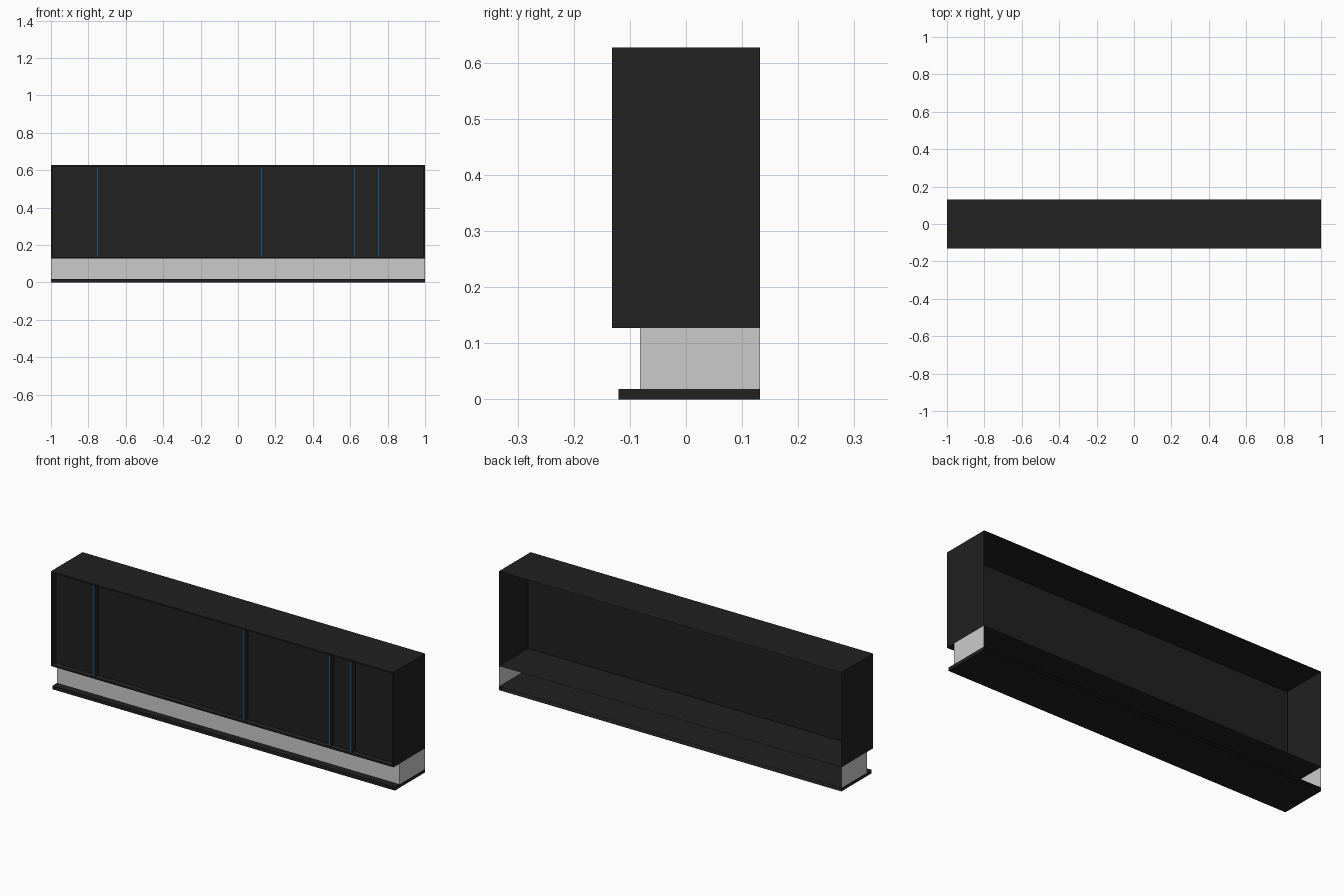
import bpy
import bmesh
from mathutils import Vector

if "Cube" in bpy.data.objects:
    bpy.data.objects.remove(bpy.data.objects["Cube"])


def material(name, color):
    mat = bpy.data.materials.new(name)
    mat.diffuse_color = color
    mat.use_nodes = True
    mat.node_tree.nodes["Principled BSDF"].inputs["Base Color"].default_value = mat.diffuse_color
    return mat


DARK = material("dark_shell", (0.015, 0.015, 0.015, 1))
BLUE = material("blue_edge", (0.03, 0.22, 0.55, 1))
BACK = 0.132
RIM = 0.01


def facing(bm, axis):
    return [f for f in bm.faces if f.normal.dot(Vector(axis)) > 0.9]


def shell(name, x, y, z, open_sides=((0, 1, 0),), mats=(), recess=0, front_mat=0):
    """Box shell over the x, y, z ranges, with open sides and an optional framed recess in front."""
    bm = bmesh.new()
    bmesh.ops.create_cube(bm, size=1)
    for v in bm.verts:
        v.co = [r[0] + (c + 0.5) * (r[1] - r[0]) for c, r in zip(v.co, (x, y, z))]
    bm.normal_update()
    for side in open_sides:
        bmesh.ops.delete(bm, geom=facing(bm, side), context='FACES')
    front = facing(bm, (0, -1, 0))
    for f in front:
        f.material_index = front_mat
    if recess:
        bmesh.ops.inset_individual(bm, faces=front, thickness=RIM)
        pushed = bmesh.ops.extrude_discrete_faces(bm, faces=front)["faces"]
        verts = list({v for f in pushed for v in f.verts})
        bmesh.ops.translate(bm, verts=verts, vec=(0, recess, 0))
    mesh = bpy.data.meshes.new(name)
    bm.to_mesh(mesh)
    bm.free()
    for m in mats:
        mesh.materials.append(m)
    obj = bpy.data.objects.new(name, mesh)
    bpy.context.collection.objects.link(obj)
    return obj


# Upper cabinet: open at the back, recessed panel behind a thin front frame
shell("cabinet", (-1, 1), (-BACK, BACK), (0.127, 0.627), mats=[DARK], recess=0.033)

# Upright dividers with blue front edges
for i, cx in enumerate((-0.75, 0.125, 0.625, 0.75)):
    shell(f"divider_{i + 1}", (cx - 0.004, cx + 0.004), (-0.131, -0.099),
          (0.127 + RIM, 0.627 - RIM), mats=[DARK, BLUE], front_mat=1)

# Set-back grey plinth: front and two ends only
shell("plinth", (-1, 1), (-0.082, BACK), (0.018, 0.127),
      open_sides=((0, 1, 0), (0, 0, 1), (0, 0, -1)))

# Thin base slab
shell("base", (-1, 1), (-0.12, BACK), (0, 0.018), mats=[DARK])
